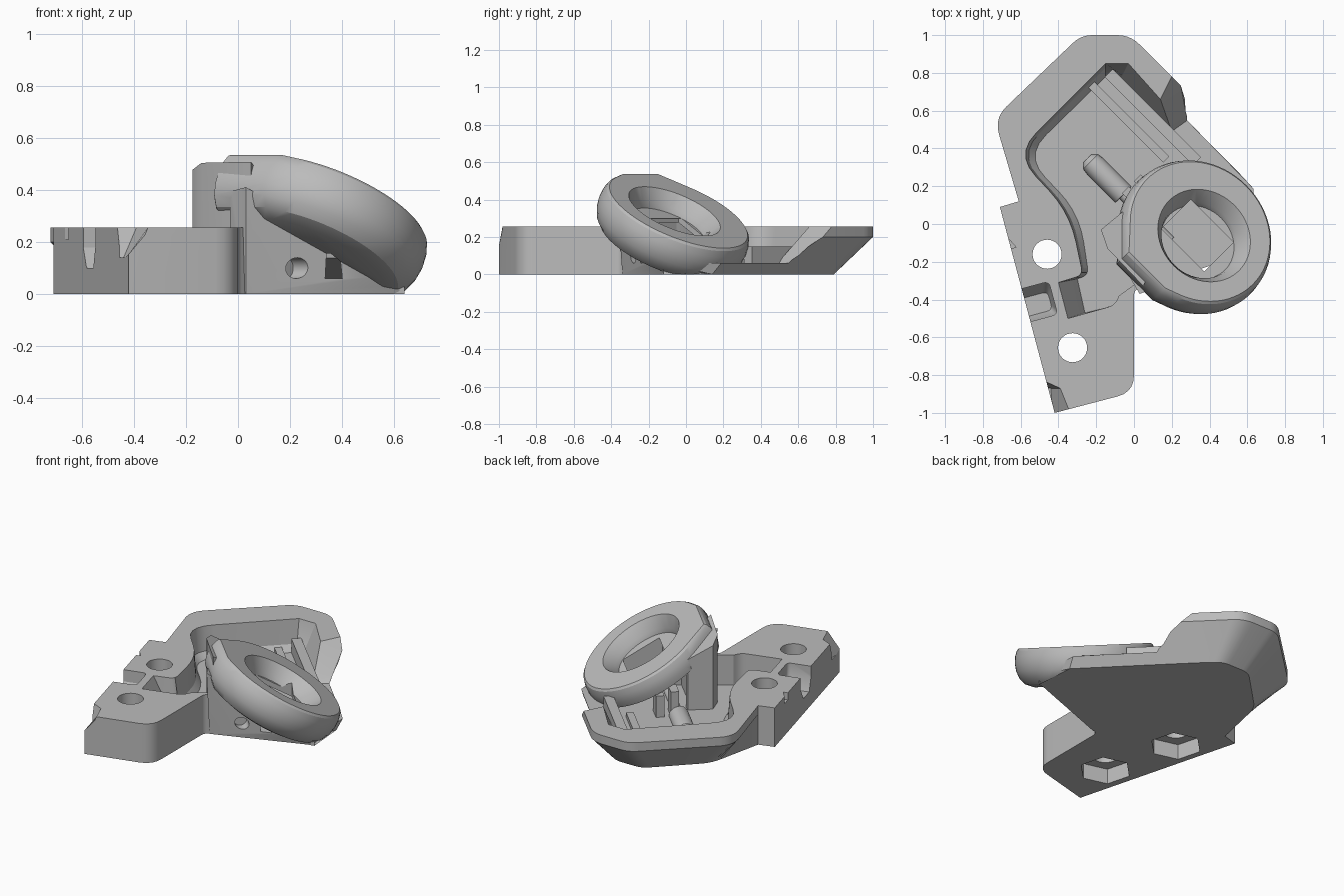
import bpy, bmesh, math
from mathutils import Vector, Matrix

if "Cube" in bpy.data.objects:
    bpy.data.objects.remove(bpy.data.objects["Cube"])

grey = bpy.data.materials.new("matte grey")
grey.use_nodes = True
tone = (0.5, 0.5, 0.5, 1)
grey.diffuse_color = tone
grey.node_tree.nodes["Principled BSDF"].inputs["Base Color"].default_value = tone


def make(name, bm):
    bmesh.ops.recalc_face_normals(bm, faces=bm.faces)
    mesh = bpy.data.meshes.new(name)
    bm.to_mesh(mesh)
    bm.free()
    mesh.materials.append(grey)
    ob = bpy.data.objects.new(name, mesh)
    bpy.context.scene.collection.objects.link(ob)
    return ob


def rounded(corners, steps=5):
    """Outline with corners (x, y, radius) replaced by short curves."""
    out = []
    for i, c in enumerate(corners):
        p = Vector(c[:2])
        if len(c) < 3:
            out.append(p)
            continue
        a = p + (Vector(corners[i - 1][:2]) - p).normalized() * c[2]
        b = p + (Vector(corners[(i + 1) % len(corners)][:2]) - p).normalized() * c[2]
        for k in range(steps + 1):
            t = k / steps
            out.append(a * (1 - t) ** 2 + p * 2 * t * (1 - t) + b * t * t)
    return out


def loft(name, layers, matrix=Matrix()):
    """Solid through matching outlines, given as (outline, height)."""
    bm = bmesh.new()
    rings = [[bm.verts.new(matrix @ Vector((p[0], p[1], z))) for p in o] for o, z in layers]
    for lo, hi in zip(rings, rings[1:]):
        for i in range(len(lo)):
            j = (i + 1) % len(lo)
            bm.faces.new((lo[i], lo[j], hi[j], hi[i]))
    bm.faces.new(rings[0][::-1])
    bm.faces.new(rings[-1])
    return make(name, bm)


def circle(r, n=64, c=(0, 0), turn=0):
    angles = [turn + 2 * math.pi * i / n for i in range(n)]
    return [(c[0] + r * math.cos(t), c[1] + r * math.sin(t)) for t in angles]


def box(name, x, y, z, matrix=Matrix()):
    o = [(x[0], y[0]), (x[1], y[0]), (x[1], y[1]), (x[0], y[1])]
    return loft(name, [(o, z[0]), (o, z[1])], matrix)


def hull(name, points):
    bm = bmesh.new()
    for p in points:
        bm.verts.new(p)
    res = bmesh.ops.convex_hull(bm, input=bm.verts)
    loose = {v for v in res["geom_interior"] + res["geom_unused"] if isinstance(v, bmesh.types.BMVert)}
    bmesh.ops.delete(bm, geom=list(loose), context="VERTS")
    bmesh.ops.dissolve_limit(bm, angle_limit=0.01, verts=bm.verts, edges=bm.edges)
    return make(name, bm)


def combine(target, tools, operation="DIFFERENCE"):
    for c in tools:
        m = target.modifiers.new("combine", "BOOLEAN")
        m.operation, m.solver, m.object = operation, "EXACT", c
        c.hide_render = True
    bpy.context.view_layer.update()
    mesh = bpy.data.meshes.new_from_object(target.evaluated_get(bpy.context.evaluated_depsgraph_get()))
    target.modifiers.clear()
    target.data = mesh
    for c in tools:
        bpy.data.objects.remove(c)


# Frames: diagonal rails, tilted ring, and slanted left edge
diag = Matrix.Rotation(-math.pi / 4, 4, "Z")
u = Vector((1, -1, 0)).normalized()
n = Vector((0.354, 0.354, 0.866)).normalized()
d = n.cross(u)
centre = Vector((0.35, -0.04, 0.338))
tilt = Matrix.Translation(centre) @ Matrix((u, d, n)).transposed().to_4x4()
edge = Matrix.Translation((-0.42, -1, 0)) @ Matrix.Rotation(math.radians(15), 4, "Z")


def under_face(x, y, drop):
    """Height of a point lying a given drop below the ring face."""
    return centre.z - 0.408 * (x + y - centre.x - centre.y) - drop


# Base block with undercut back edges
front = [(-0.42, -1), (0, -0.89, 0.09), (0, -0.36, 0.02), (0.12, -0.24), (0.35, -0.18), (0.64, -0.12)]
left = [(-0.61, 0.12), (-0.71, 0.09)]
top = rounded(front + [(0.66, 0.3), (0.43, 0.55), (0.2, 0.78), (-0.02, 1, 0.07),
                       (-0.28, 1, 0.06), (-0.74, 0.56, 0.09)] + left)
low = rounded(front + [(0.62, 0.14), (0.2, 0.565), (0.05, 0.715), (-0.03, 0.79, 0.05),
                       (-0.23, 0.79, 0.05), (-0.53, 0.49, 0.07)] + left)
base = loft("base_block", [(low, 0), (top, 0.2), (top, 0.257)])

# Pocket in the base, open on the right, with a soft foot along its left wall
shared = [(-0.08, -0.38), (0.03, -0.3), (0.2, -0.3), (0.8, -0.3), (0.8, 0.9)]
pocket_top = [(0.25, 0.88), (0.14, 0.66), (-0.03, 0.85), (-0.15, 0.85), (-0.63, 0.37, 0.16),
              (-0.34, 0.06, 0.16), (-0.27, -0.27, 0.04), (-0.40, -0.31), (-0.35, -0.5), (-0.1, -0.43, 0.04)]
pocket_low = [(0.36, 0.605), (0.2, 0.49), (-0.07, 0.77), (-0.15, 0.78), (-0.58, 0.36, 0.16),
              (-0.29, 0.06, 0.16), (-0.24, -0.27, 0.04), (-0.30, -0.29), (-0.26, -0.47), (-0.1, -0.43, 0.04)]
a, b = rounded(shared + pocket_low), rounded(shared + pocket_top)
mid = [p.lerp(q, 0.7 if q.x < -0.15 and q.y > -0.25 else 0.2) for p, q in zip(a, b)]
cutters = [loft("pocket_cutter", [(a, 0.06), (mid, 0.1), (b, 0.257), (b, 0.4)])]

# Screw holes with hexagonal nut recesses below
for spot in ((-0.46, -0.16), (-0.325, -0.655)):
    cutters.append(loft("hole_cutter", [(circle(0.077, 32, spot), z) for z in (-0.1, 0.4)]))
    nut = circle(0.158, 6, spot, math.pi / 4)
    cutters.append(loft("nut_cutter", [(nut, -0.1), (nut, 0.1)]))

# Slot and nick in the left edge, and the cut front corner
slot = rounded([(-0.2, 0.5), (0.15, 0.5, 0.03), (0.15, 0.68, 0.03), (-0.2, 0.68)])
slot_low = rounded([(-0.2, 0.53), (0.13, 0.53, 0.03), (0.13, 0.63, 0.03), (-0.2, 0.63)])
cutters.append(loft("slot_cutter", [(slot_low, 0.1), (slot, 0.18), (slot, 0.4)], edge))
nick = [(-0.1, 0.9), (0.03, 0.9), (0, 0.96), (-0.1, 0.96)]
cutters.append(loft("nick_cutter", [(nick, 0.21), (nick, 0.4)], edge))
rim = [(-0.5, -0.82), (-0.39, -0.87), (-0.33, -1.02), (-0.6, -1.1)]
deep = [(-0.5, -0.86), (-0.44, -0.87), (-0.43, -1.02), (-0.6, -1.1)]
cutters.append(loft("corner_cutter", [(deep, 0.14), (rim, 0.257), (rim, 0.4)]))
combine(base, cutters)

# Thick tilted ring with a round rim and one straight high side
pts = []
for r, depth in ((0.395, 0), (0.407, 0.012), (0.418, 0.045), (0.422, 0.09), (0.416, 0.135),
                 (0.398, 0.18), (0.365, 0.215), (0.31, 0.235)):
    for x, y in circle(r, 72) + [(-0.19, -r), (0.08, -r)]:
        p = tilt @ Vector((x, y, -depth))
        pts.append((p.x, p.y, max(p.z, 0)))
ring = hull("tilted_ring", pts)

# Foot that carries the ring
foot = [(0.03, -0.34), (0.35, -0.19), (0.62, -0.12), (0.6, 0.1), (0.25, 0.3), (-0.03, -0.24)]
pts = [(x, y, 0) for x, y in foot]
pts += [(x, y - 0.03, max(under_face(x, y, 0.18), 0.001)) for x, y in foot]
combine(ring, [hull("ring_foot", pts)], "UNION")

# Opening through the ring, hollow above the pocket, and pin bore
hollow = []
for x, v in ((-0.6, -0.02), (-0.6, 0.75), (0.27, -0.02), (0.27, 0.75)):
    p = diag @ Vector((x, v, 0))
    hollow += [(p.x, p.y, under_face(p.x, p.y, 0.15)), (p.x, p.y, -0.6)]
bore = Matrix.Translation((-0.028, -0.028, 0.1)) @ Matrix((d, n, u)).transposed().to_4x4()
shift = (0.03, 0)
combine(ring, [
    loft("opening_cutter", [(circle(0.207, c=shift), -0.1), (circle(0.215, c=shift), -0.07),
                            (circle(0.262, c=shift), 0), (circle(0.262, c=shift), 0.1)], tilt),
    box("shaft_cutter", (0.12, 0.44), (0.065, 0.305), (0.06, 0.3), diag),
    hull("underside_cutter", hollow),
    loft("bore_cutter", [(circle(0.04, 24), 0.3), (circle(0.04, 24), 0.7)], bore)])

# Support pillar under the high side, its top parallel to the ring
pillar = [(-0.175, -0.03), (-0.14, -0.13), (0.05, -0.33), (0.1, -0.2), (-0.02, 0.03), (-0.06, 0.065)]
hull("support_pillar", [(x, y, 0.03) for x, y in pillar]
     + [(x, y, min(0.51, under_face(x, y, 0.07))) for x, y in pillar])

# Rails, pegs and pin on the pocket floor
for name, x, y, z in (("low_rail", (-0.68, -0.12), (0.34, 0.385), 0.09),
                      ("high_rail", (-0.66, 0.0), (0.44, 0.5), 0.15),
                      ("inner_peg", (-0.16, -0.06), (0.07, 0.12), 0.22),
                      ("outer_peg", (-0.16, -0.06), (0.16, 0.21), 0.2)):
    box(name, x, y, (0.04, z), diag)
loft("pin", [(circle(0.03, 24), -0.42), (circle(0.055, 24), -0.395), (circle(0.06, 24), -0.36),
             (circle(0.06, 24), -0.15), (circle(0.03, 24), -0.149), (circle(0.03, 24), 0.2)],
     Matrix.Translation((0.05, 0.05, 0.062)) @ diag @ Matrix.Rotation(math.pi / 2, 4, "Y"))

# Smooth the curved surfaces and keep the edges crisp
bpy.ops.object.select_all(action="DESELECT")
for ob in bpy.context.scene.objects:
    if ob.type == "MESH":
        ob.select_set(True)
        bpy.context.view_layer.objects.active = ob
bpy.ops.object.shade_smooth_by_angle(angle=math.radians(25))
